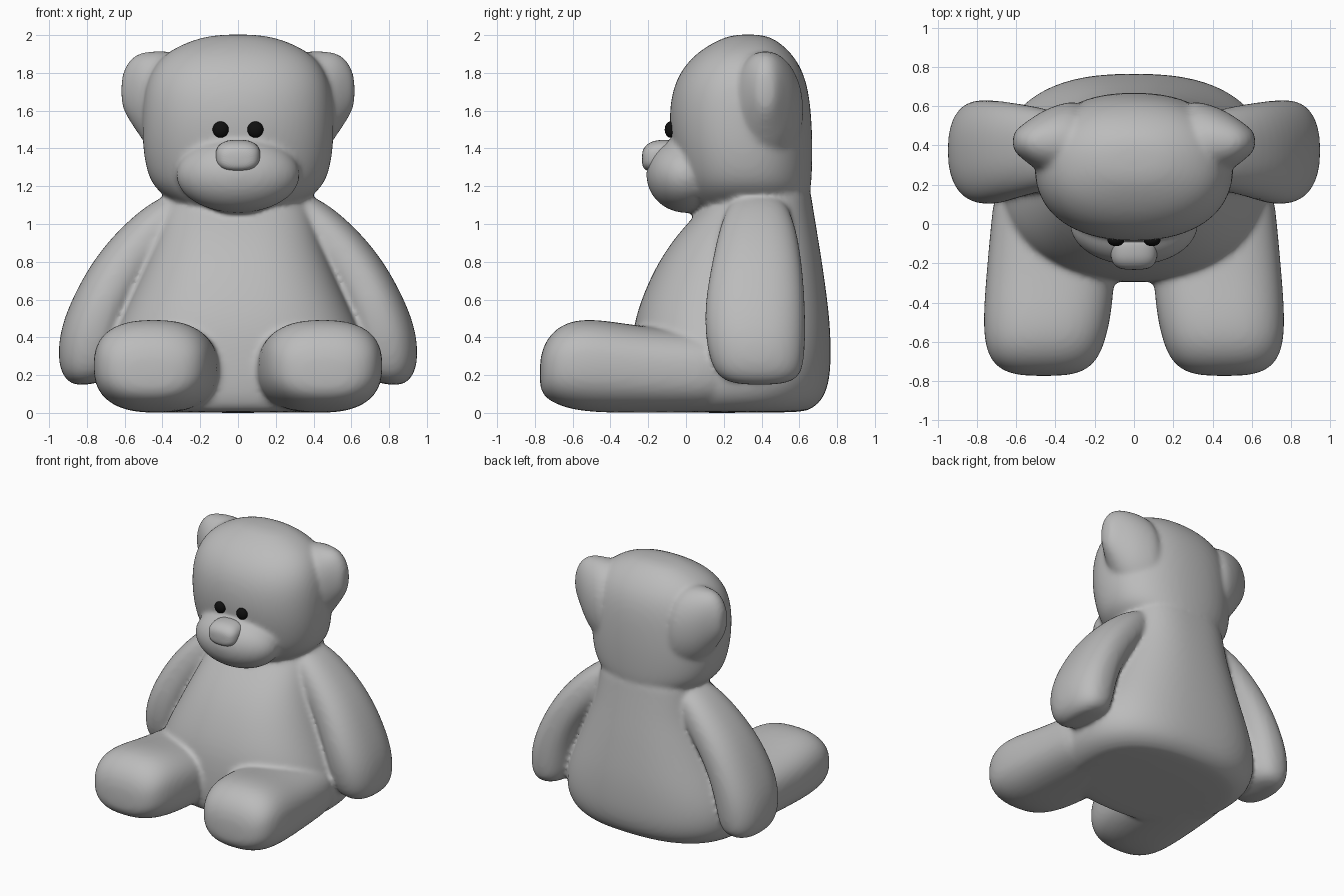
import bpy
import bmesh
from math import cos, sin, pi
from mathutils import Vector, Matrix

cube = bpy.data.objects.get("Cube")
if cube:
    bpy.data.objects.remove(cube, do_unlink=True)


def material(name, rgb, rough=0.6):
    mat = bpy.data.materials.new(name)
    mat.use_nodes = True
    color = (*rgb, 1.0)
    mat.diffuse_color = color
    bsdf = next(n for n in mat.node_tree.nodes if n.type == "BSDF_PRINCIPLED")
    bsdf.inputs["Base Color"].default_value = color
    bsdf.inputs["Roughness"].default_value = rough
    return mat


FUR = material("plush_grey", (0.5, 0.5, 0.5))
BLACK = material("eye_black", (0.005, 0.005, 0.005))
X, Y, Z = Vector((1, 0, 0)), Vector((0, 1, 0)), Vector((0, 0, 1))


def loft(bm, rings, power=2.5, sides=32):
    """Skin superellipse rings given as (centre, half axis u, half axis v)."""
    loops = []
    for centre, u, v in rings:
        loop = []
        for i in range(sides):
            c, s = cos(2 * pi * i / sides), sin(2 * pi * i / sides)
            a = abs(c) ** (2 / power) * (1 if c > 0 else -1)
            b = abs(s) ** (2 / power) * (1 if s > 0 else -1)
            loop.append(bm.verts.new(centre + u * a + v * b))
        loops.append(loop)
    for low, high in zip(loops, loops[1:]):
        for i in range(sides):
            j = (i + 1) % sides
            bm.faces.new((low[i], low[j], high[j], high[i]))
    bm.faces.new(loops[0])
    bm.faces.new(loops[-1])


def upright(bm, profile, power):
    """Loft along z from rows of (z, front y, back y, half width)."""
    loft(bm, [(Vector((0, (f + b) / 2, z)), X * w, Y * (b - f) / 2)
              for z, f, b, w in profile], power)


def ellipsoid(bm, centre, radii):
    mat = Matrix.Translation(centre) @ Matrix.Diagonal((*radii, 1))
    bmesh.ops.create_uvsphere(bm, u_segments=32, v_segments=16, radius=1, matrix=mat)


def finish(name, bm, mat):
    bmesh.ops.recalc_face_normals(bm, faces=bm.faces[:])
    mesh = bpy.data.meshes.new(name)
    bm.to_mesh(mesh)
    bm.free()
    mesh.materials.append(mat)
    for poly in mesh.polygons:
        poly.use_smooth = True
    obj = bpy.data.objects.new(name, mesh)
    bpy.context.collection.objects.link(obj)
    sub = obj.modifiers.new("round", "SUBSURF")
    sub.levels = sub.render_levels = 2
    return obj


# Torso
bm = bmesh.new()
upright(bm, [
    (0.0, -0.22, 0.60, 0.52), (0.015, -0.26, 0.66, 0.59), (0.07, -0.29, 0.73, 0.67),
    (0.18, -0.30, 0.765, 0.71), (0.32, -0.295, 0.77, 0.695), (0.46, -0.28, 0.765, 0.64),
    (0.60, -0.24, 0.75, 0.575), (0.78, -0.16, 0.725, 0.495), (0.93, -0.06, 0.70, 0.435),
    (1.05, 0.05, 0.68, 0.40), (1.14, 0.13, 0.665, 0.375), (1.22, 0.18, 0.655, 0.35)], 2.5)

# Legs
leg = [  # y, centre x, half width, bottom, top
    (0.30, 0.40, 0.30, 0.01, 0.42), (0.0, 0.41, 0.32, 0.0, 0.44),
    (-0.25, 0.425, 0.328, 0.0, 0.46), (-0.45, 0.44, 0.328, 0.0, 0.495),
    (-0.60, 0.455, 0.31, 0.015, 0.495), (-0.70, 0.46, 0.27, 0.05, 0.44),
    (-0.755, 0.46, 0.2, 0.09, 0.36), (-0.775, 0.46, 0.1, 0.14, 0.27)]
for s in (1, -1):
    loft(bm, [(Vector((s * x, y, (lo + hi) / 2)), X * w, Z * (hi - lo) / 2)
              for y, x, w, lo, hi in leg], 2.5)

# Arms
arm = [  # x, z, half thickness, centre y, half depth
    (0.24, 1.12, 0.06, 0.38, 0.12), (0.33, 1.07, 0.11, 0.38, 0.165),
    (0.46, 0.945, 0.14, 0.38, 0.21), (0.61, 0.77, 0.153, 0.375, 0.242),
    (0.71, 0.59, 0.16, 0.365, 0.265), (0.77, 0.42, 0.173, 0.367, 0.267),
    (0.79, 0.29, 0.167, 0.375, 0.252), (0.795, 0.2, 0.14, 0.385, 0.225),
    (0.785, 0.15, 0.08, 0.39, 0.15)]
for s in (1, -1):
    points = [Vector((s * a[0], a[3], a[1])) for a in arm]
    rings = []
    for i, (_, _, thick, _, depth) in enumerate(arm):
        along = points[min(i + 1, len(arm) - 1)] - points[max(i - 1, 0)]
        across = along.cross(Y).normalized()
        rings.append((points[i], across * thick, Y * depth))
    loft(bm, rings, 2.35)

# Skull and muzzle
upright(bm, [
    (1.06, 0.08, 0.60, 0.22), (1.10, 0.03, 0.64, 0.32), (1.17, -0.01, 0.66, 0.425),
    (1.25, -0.04, 0.668, 0.48), (1.40, -0.075, 0.672, 0.507), (1.55, -0.092, 0.667, 0.51),
    (1.70, -0.078, 0.652, 0.50), (1.82, -0.025, 0.617, 0.46), (1.91, 0.06, 0.555, 0.38),
    (1.97, 0.16, 0.485, 0.255), (2.005, 0.25, 0.41, 0.12)], 2.25)
ellipsoid(bm, (0, 0.0, 1.26), (0.33, 0.212, 0.202))

# Ears: cones drawn out of the sides of the skull
ear = [  # x, front y, back y, bottom, top
    (0.22, 0.18, 0.645, 1.25, 1.89), (0.38, 0.23, 0.615, 1.32, 1.92),
    (0.47, 0.26, 0.575, 1.39, 1.915), (0.53, 0.30, 0.535, 1.48, 1.905),
    (0.585, 0.345, 0.495, 1.56, 1.86), (0.62, 0.38, 0.46, 1.63, 1.78)]
for s in (1, -1):
    loft(bm, [(Vector((s * x, (f + b) / 2, (lo + hi) / 2)), Y * (b - f) / 2, Z * (hi - lo) / 2)
              for x, f, b, lo, hi in ear], 2.1)

# Fuse all plush volumes into one soft skin
body = finish("body", bm, FUR)
fuse = body.modifiers.new("fuse", "REMESH")
fuse.mode = "VOXEL"
fuse.voxel_size = 0.016
fuse.use_smooth_shade = True
relax = body.modifiers.new("relax", "SMOOTH")
relax.factor = 0.5
relax.iterations = 9

# Nose
bm = bmesh.new()
loft(bm, [(Vector((0, y, z)), X * w, Z * h) for y, z, w, h in (
    (-0.05, 1.36, 0.115, 0.087), (-0.13, 1.36, 0.12, 0.087), (-0.18, 1.357, 0.118, 0.082),
    (-0.215, 1.35, 0.1, 0.066), (-0.234, 1.345, 0.06, 0.038))], 2.6)
finish("nose", bm, FUR)

# Eyes
for s, side in ((1, "left"), (-1, "right")):
    bm = bmesh.new()
    ellipsoid(bm, (s * 0.092, -0.083, 1.5), (0.043, 0.03, 0.043))
    finish(side + "_eye", bm, BLACK)
